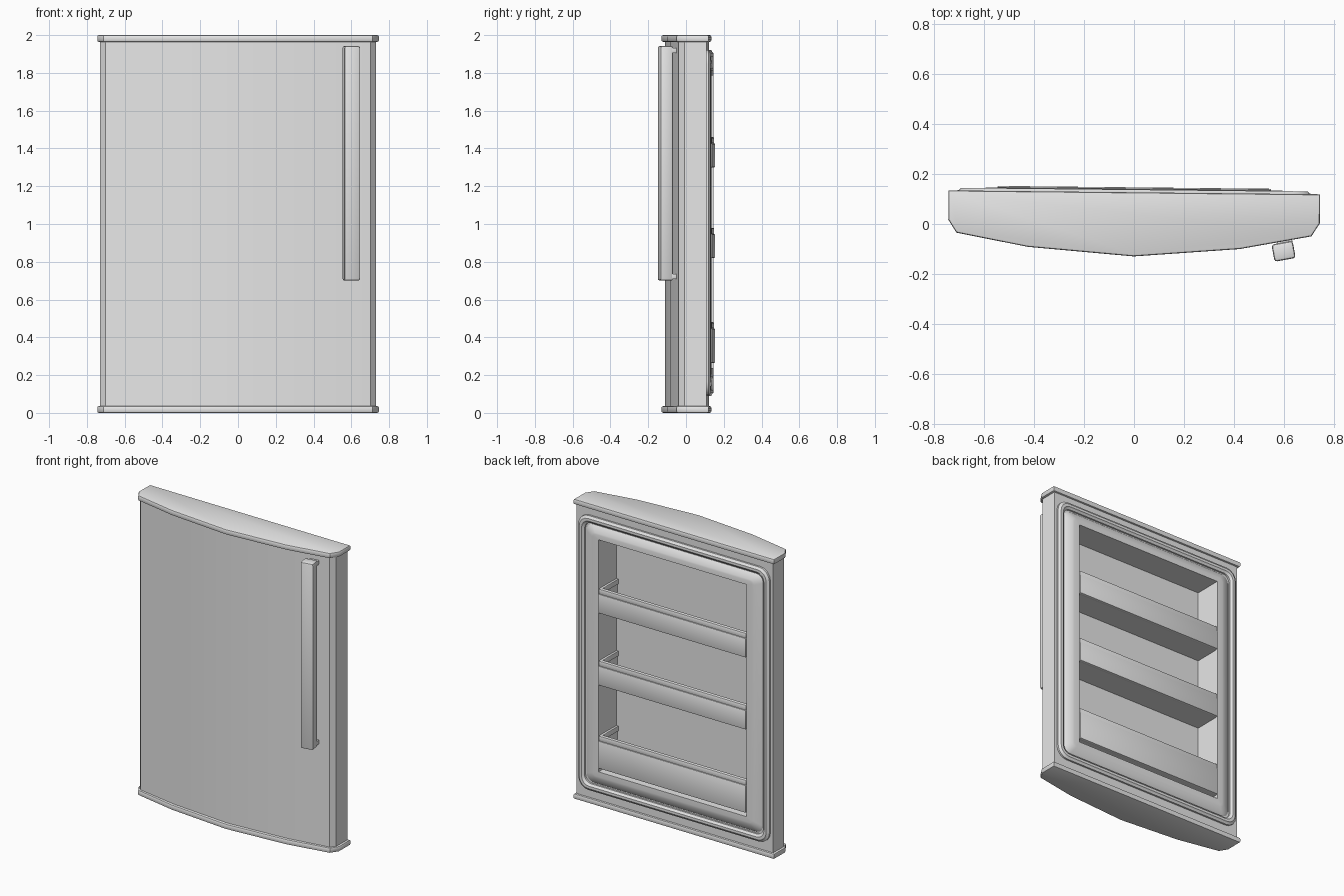
import bpy, bmesh, math
from mathutils import Matrix, Vector

old = bpy.data.objects.get("Cube")
if old:
    bpy.data.objects.remove(old, do_unlink=True)

grey = bpy.data.materials.new("light grey")
grey.use_nodes = True
grey.diffuse_color = (0.8, 0.8, 0.8, 1)
grey.node_tree.nodes["Principled BSDF"].inputs["Base Color"].default_value = (0.8, 0.8, 0.8, 1)

# The whole door is swung very slightly about its vertical axis
SWING = Matrix.Rotation(math.radians(-0.6), 4, "Z")


def finish(bm, name):
    bm.transform(SWING)
    mesh = bpy.data.meshes.new(name)
    bm.to_mesh(mesh)
    bm.free()
    mesh.materials.append(grey)
    ob = bpy.data.objects.new(name, mesh)
    bpy.context.collection.objects.link(ob)
    bpy.ops.object.select_all(action="DESELECT")
    ob.select_set(True)
    bpy.context.view_layer.objects.active = ob
    bpy.ops.object.shade_smooth_by_angle(angle=math.radians(32))
    return ob


def bevel(bm, width, edges=None, segments=2):
    bmesh.ops.bevel(bm, geom=edges or bm.edges[:], offset=width,
                    segments=segments, profile=0.5, affect="EDGES")


def box(name, lo, hi, width=0.0, turn=0.0):
    lo, hi = Vector(lo), Vector(hi)
    bm = bmesh.new()
    bmesh.ops.create_cube(bm, size=1)
    bm.transform(Matrix.Diagonal((*(hi - lo), 1)))
    if width:
        bevel(bm, width)
    bm.transform(Matrix.Translation((lo + hi) / 2) @ Matrix.Rotation(turn, 4, "Z"))
    return finish(bm, name)


def prism(half, z0, z1):
    """Extrude a mirrored plan outline, given from back corner to front centre."""
    outline = half + [(-x, y) for x, y in reversed(half[:-1])]
    bm = bmesh.new()
    face = bm.faces.new([bm.verts.new((x, y, z0)) for x, y in outline])
    new = bmesh.ops.extrude_face_region(bm, geom=[face])["geom"]
    for v in new:
        if isinstance(v, bmesh.types.BMVert):
            v.co.z = z1
    bmesh.ops.recalc_face_normals(bm, faces=bm.faces[:])
    return bm


def rings(name, steps, floor=False):
    """Join rounded rectangles (half width, bottom, top, y, radius), outer to inner."""
    bm = bmesh.new()
    loops = []
    for hx, z0, z1, y, r in steps:
        loop = []
        for corner, (sx, cz) in enumerate([(1, z1 - r), (-1, z1 - r), (-1, z0 + r), (1, z0 + r)]):
            for k in range(5):
                a = math.radians(90 * corner + 22.5 * k)
                loop.append(bm.verts.new((sx * (hx - r) + r * math.cos(a), y, cz + r * math.sin(a))))
        loops.append(loop)
    for outer, inner in zip(loops, loops[1:]):
        for i in range(len(outer)):
            j = (i + 1) % len(outer)
            bm.faces.new((inner[i], inner[j], outer[j], outer[i]))
    if floor:
        bm.faces.new(list(reversed(loops[-1])))
    bmesh.ops.remove_doubles(bm, verts=bm.verts[:], dist=0.0001)
    return finish(bm, name)


# Curved outer shell, open at the back
shell = prism([(0.73, 0.115), (0.73, 0.0), (0.702, -0.032), (0.42, -0.08), (0, -0.112)], 0.03, 1.97)
back = [f for f in shell.faces if f.normal.y > 0.9]
bmesh.ops.delete(shell, geom=back, context="FACES_ONLY")
finish(shell, "door_shell")

# Top and bottom end caps
cap_plan = [(0.745, 0.127), (0.745, 0.01), (0.712, -0.042), (0.425, -0.096), (0, -0.13)]
for name, z0 in (("bottom_cap", 0.0), ("top_cap", 1.964)):
    bm = prism(cap_plan, z0, z0 + 0.036)
    rims = [e for e in bm.edges if abs(e.verts[0].co.z - e.verts[1].co.z) < 0.001]
    bevel(bm, 0.009, rims)
    finish(bm, name)

# Inner panel: flat border, sloped frame and storage recess
rings("inner_panel", [
    (0.73, 0.03, 1.97, 0.115, 0.0),
    (0.655, 0.145, 1.865, 0.115, 0.05),
    (0.645, 0.155, 1.855, 0.123, 0.045),
    (0.605, 0.19, 1.825, 0.138, 0.03),
    (0.59, 0.205, 1.815, 0.14, 0.02),
    (0.55, 0.238, 1.785, 0.14, 0.0),
    (0.55, 0.238, 1.785, -0.045, 0.0)], floor=True)

# Door seal
rings("seal", [
    (0.71, 0.09, 1.92, 0.115, 0.075),
    (0.71, 0.09, 1.92, 0.127, 0.075),
    (0.702, 0.098, 1.912, 0.131, 0.07),
    (0.695, 0.105, 1.905, 0.138, 0.065),
    (0.678, 0.122, 1.888, 0.138, 0.055),
    (0.672, 0.128, 1.882, 0.131, 0.055),
    (0.664, 0.136, 1.874, 0.127, 0.05),
    (0.664, 0.136, 1.874, 0.115, 0.05)])

# Three storage bins
for label, z0, z1 in (("lower", 0.265, 0.48), ("middle", 0.82, 0.98), ("upper", 1.3, 1.46)):
    box(label + "_bin_front", (-0.548, 0.122, z0), (0.548, 0.147, z1 - 0.033), 0.003)
    box(label + "_bin_lip", (-0.548, 0.117, z1 - 0.035), (0.548, 0.143, z1), 0.005)
    box(label + "_bin_floor", (-0.548, -0.044, z0), (0.548, 0.13, z0 + 0.02))
    for side, s in (("left", 1), ("right", -1)):
        xs = sorted((s * 0.532, s * 0.549))
        box(f"{label}_bin_{side}_rim", (xs[0], -0.044, z1 - 0.035), (xs[1], 0.125, z1), 0.004)
        xs = sorted((s * 0.54, s * 0.549))
        box(f"{label}_bin_{side}_wall", (xs[0], -0.044, z0), (xs[1], 0.125, z1 - 0.03))

# Handle bar with its two mounts, following the curved front
turn = math.radians(11)
box("handle_bar", (0.558, -0.138, 0.7), (0.644, -0.068, 1.942), 0.011, turn)
for name, z0 in (("handle_lower_mount", 0.708), ("handle_upper_mount", 1.905)):
    box(name, (0.575, -0.085, z0), (0.635, -0.038, z0 + 0.028), 0.003, turn)
